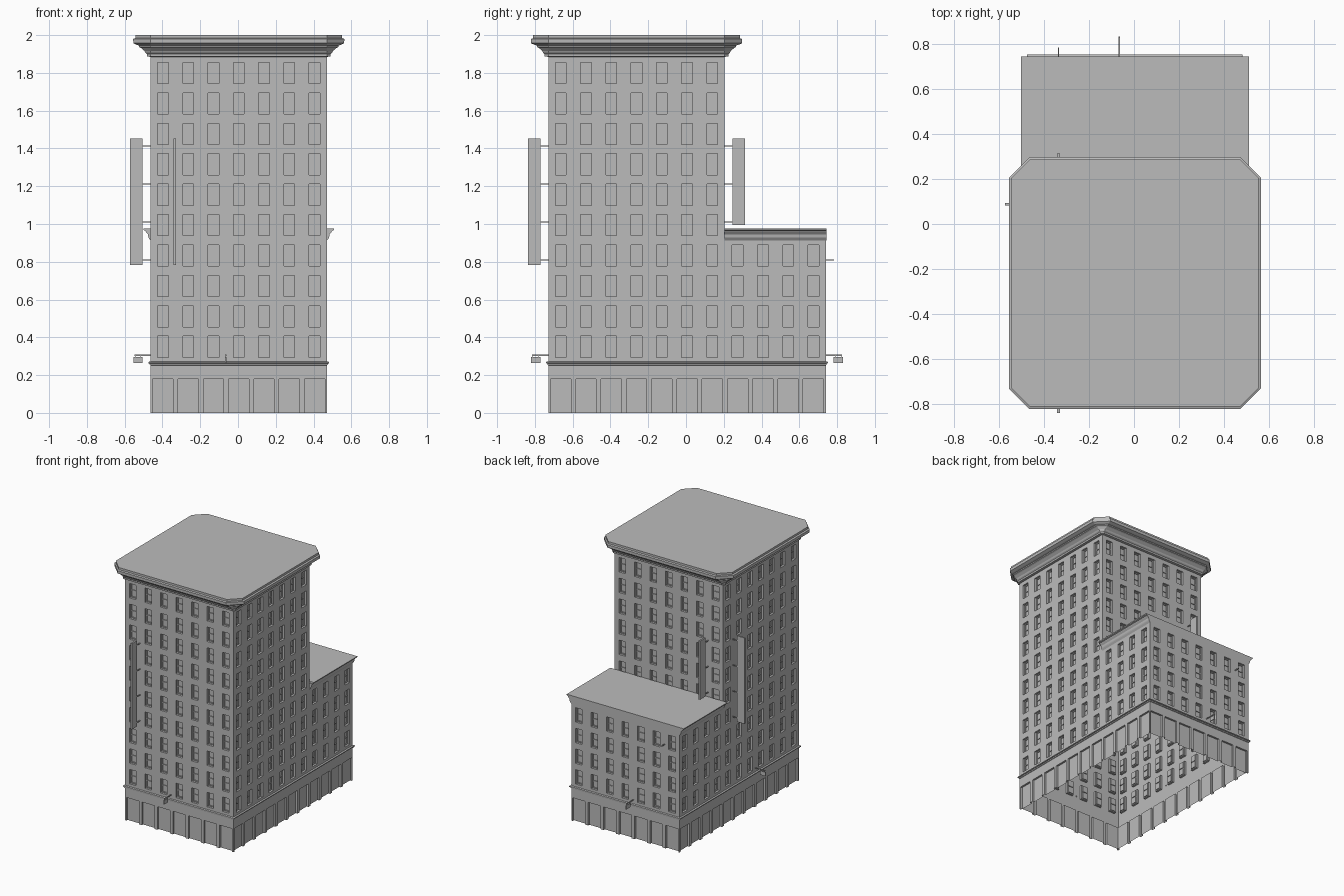
import bpy, bmesh
from mathutils import Vector

cube = bpy.data.objects.get("Cube")
if cube:
    bpy.data.objects.remove(cube)

grey = bpy.data.materials.new("stone_grey")
grey.use_nodes = True
GREY = (0.5, 0.5, 0.5, 1)
grey.diffuse_color = GREY
next(n for n in grey.node_tree.nodes if n.type == 'BSDF_PRINCIPLED').inputs["Base Color"].default_value = GREY

Z = Vector((0, 0, 1))
FRONT, BACK, EAST, WEST = (Vector(v) for v in ((0, -1, 0), (0, 1, 0), (1, 0, 0), (-1, 0, 0)))
CX, CY, HALF = 0.004, -0.262, 0.467     # tower centre and half width
WING_Y = 0.74                           # rear wall of the low wing
BAY, ROW, SILL, WIN_H, WIN_W = 0.1338, 0.161, 0.294, 0.112, 0.057
BELT_Z, SPLIT_Z, ROOF_Z = 0.266, 0.915, 0.975


def finish(name, bm):
    bmesh.ops.remove_doubles(bm, verts=bm.verts, dist=1e-5)
    mesh = bpy.data.meshes.new(name)
    bm.to_mesh(mesh)
    bm.free()
    mesh.materials.append(grey)
    obj = bpy.data.objects.new(name, mesh)
    bpy.context.scene.collection.objects.link(obj)
    return obj


def poly(bm, points):
    bm.faces.new([bm.verts.new(p) for p in points])


def wall_frame(x, y, normal):
    """Maps (along wall, outwards, height) to world space."""
    along = Z.cross(normal)
    origin = Vector((x, y, 0))
    return lambda u, d, z: origin + along * u + normal * d + Z * z


def grid(bm, P, us, zs, d, hole):
    """Flat panel whose odd cells are openings."""
    for i in range(len(us) - 1):
        for j in range(len(zs) - 1):
            u0, u1, z0, z1 = us[i], us[i + 1], zs[j], zs[j + 1]
            if z1 - z0 < 1e-6:
                continue
            if i % 2 and j % 2:
                hole(bm, P, u0, u1, z0, z1, d)
            else:
                poly(bm, [P(u0, d, z0), P(u1, d, z0), P(u1, d, z1), P(u0, d, z1)])


def reveal(bm, P, u0, u1, z0, z1, d, depth):
    c = [(u0, z0), (u1, z0), (u1, z1), (u0, z1)]
    for k in range(4):
        a, b = c[k], c[(k + 1) % 4]
        if a[1] == b[1] == 0:       # openings that reach the ground have no sill
            continue
        poly(bm, [P(a[0], d, a[1]), P(b[0], d, b[1]),
                  P(b[0], d - depth, b[1]), P(a[0], d - depth, a[1])])


def pane(bm, P, u0, u1, z0, z1, d, depth=0.006):
    reveal(bm, P, u0, u1, z0, z1, d, depth)
    grid(bm, P, [u0, u1], [z0, z1], d - depth, None)


def window(bm, P, u0, u1, z0, z1, d):
    # two-pane sash set back from the wall
    depth, b, mid = 0.016, 0.007, (z0 + z1) / 2
    reveal(bm, P, u0, u1, z0, z1, d, depth)
    grid(bm, P, [u0, u0 + b, u1 - b, u1],
         [z0, z0 + b, mid - b / 2, mid + b / 2, z1 - b, z1], d - depth, pane)


def shop_bay(bm, P, u0, u1, z0, z1, d):
    pane(bm, P, u0, u1, z0, z1, d, 0.015)


def facade(bm, P, u0, u1, bays, rows, z0, z1):
    us = [u0] + [k * BAY + s * WIN_W / 2 for k in bays for s in (-1, 1)] + [u1]
    zs = [z0] + [SILL + r * ROW + h for r in rows for h in (0, WIN_H)] + [z1]
    grid(bm, P, us, zs, 0, window)


def ground_floor(bm, P, u0, u1, bays):
    us = [u0] + [k * BAY + s * 0.054 for k in bays for s in (-1, 1)] + [u1]
    grid(bm, P, us, [0, 0, 0.18, BELT_Z], 0, shop_bay)


# Walls of tower and wing
front = wall_frame(CX, CY - HALF, FRONT)
east = wall_frame(CX + HALF, CY, EAST)
west = wall_frame(CX - HALF, CY, WEST)
tower_back = wall_frame(CX, CY + HALF, BACK)
wing_back = wall_frame(CX, WING_Y, BACK)
DEEP = WING_Y - CY
LOW, HIGH, MID = range(4), range(4, 10), range(-3, 4)

for name, P, u0, u1, bays in (("front_lower_wall", front, -HALF, HALF, MID),
                              ("left_lower_wall", east, -HALF, DEEP, range(-3, 8)),
                              ("right_lower_wall", west, -DEEP, HALF, range(-7, 4)),
                              ("wing_back_wall", wing_back, -HALF, HALF, MID)):
    bm = bmesh.new()
    ground_floor(bm, P, u0, u1, bays)
    facade(bm, P, u0, u1, bays, LOW, BELT_Z, SPLIT_Z)
    finish(name, bm)

bm = bmesh.new()
for P in (front, east, west, tower_back):
    facade(bm, P, -HALF, HALF, MID, HIGH, SPLIT_Z, 1.9)
finish("tower_upper_walls", bm)


def sweep(name, profile, ring, cap=False):
    """Stacks rings of points, one for each (offset, height)."""
    bm = bmesh.new()
    loops = [[Vector((x, y, z)) for x, y in ring(d)] for d, z in profile]
    for a, b in zip(loops, loops[1:]):
        n = len(a)
        for k in range(n):
            m = (k + 1) % n
            poly(bm, [a[k], a[m], b[m], b[k]])
    if cap:
        poly(bm, loops[-1])
    finish(name, bm)


# Belt course above the ground floor
def belt_ring(d):
    x0, x1, y0, y1 = CX - HALF - d, CX + HALF + d, CY - HALF - d, WING_Y + d
    return [(x0, y0), (x1, y0), (x1, y1), (x0, y1)]


sweep("belt_course", [(0, 0.252), (0.004, 0.254), (0.005, 0.262), (0.011, 0.263),
                      (0.011, 0.27), (0, 0.273)], belt_ring)


# Tower cornice with cut corners, and its flat roof
def cornice_ring(d):
    h, w = HALF, HALF + d
    pts = [(-h, -w), (h, -w), (w, -h), (w, h), (h, w), (-h, w), (-w, h), (-w, -h)]
    return [(CX + x, CY + y) for x, y in pts]


sweep("tower_cornice", [(0.001, 1.885), (0.019, 1.887), (0.02, 1.9), (0.028, 1.907),
                        (0.033, 1.917), (0.05, 1.932), (0.06, 1.937), (0.061, 1.945),
                        (0.072, 1.948), (0.091, 1.957), (0.092, 1.98), (0.08, 1.984),
                        (0.08, 2.0)], cornice_ring, cap=True)

# Wing roof with a moulded eave on both sides
side = [(0, 0.912), (0.009, 0.925), (0.012, 0.932), (0.014, 0.945), (0.024, 0.957),
        (0.026, 0.963), (0.036, 0.967), (0.038, ROOF_Z)]
section = [(CX + HALF + d, z) for d, z in side] + [(CX - HALF - d, z) for d, z in reversed(side)]
bm = bmesh.new()
y0, y1 = CY + HALF, WING_Y + 0.003
for (xa, za), (xb, zb) in zip(section, section[1:]):
    poly(bm, [(xa, y0, za), (xb, y0, zb), (xb, y1, zb), (xa, y1, za)])
poly(bm, [(x, y1, z) for x, z in section])
bmesh.ops.remove_doubles(bm, verts=bm.verts, dist=1e-5)
bmesh.ops.recalc_face_normals(bm, faces=bm.faces)
finish("wing_roof", bm)


def block(bm, P, u, half, d0, d1, z0, z1):
    a, b = u - half, u + half
    lo = [P(a, d0, z0), P(a, d1, z0), P(b, d1, z0), P(b, d0, z0)]
    hi = [p + Z * (z1 - z0) for p in lo]
    poly(bm, lo[::-1])
    poly(bm, hi)
    for k in range(4):
        m = (k + 1) % 4
        poly(bm, [lo[k], lo[m], hi[m], hi[k]])
    bmesh.ops.recalc_face_normals(bm, faces=bm.faces)


def rod(bm, P, u, d1, z):
    block(bm, P, u, 0.003, -0.005, d1, z - 0.003, z + 0.003)


# Tall blade signs on wall brackets
for name, P, u, bottom in (("front_blade_sign", front, -0.339, 0.783),
                           ("right_blade_sign", west, -0.349, 0.783),
                           ("back_blade_sign", tower_back, 0.339, 0.995)):
    bm = bmesh.new()
    block(bm, P, u, 0.006, 0.042, 0.108, bottom, 1.452)
    for z in (0.81, 1.011, 1.212, 1.413):
        if z > bottom:
            rod(bm, P, u, 0.044, z)
    finish(name, bm)

# Lone bracket on the wing
bm = bmesh.new()
rod(bm, wing_back, 0.339, 0.043, 0.81)
finish("wing_bracket", bm)

# Small hanging signs over the street
for name, P, u in (("front_hanging_sign", front, -0.069),
                   ("right_hanging_sign", west, -0.072),
                   ("back_hanging_sign", wing_back, 0.069)):
    bm = bmesh.new()
    block(bm, P, u, 0.003, 0.042, 0.091, 0.264, 0.295)
    rod(bm, P, u, 0.086, 0.305)
    for d in (0.052, 0.08):
        block(bm, P, u, 0.0015, d, d + 0.003, 0.294, 0.303)
    finish(name, bm)
